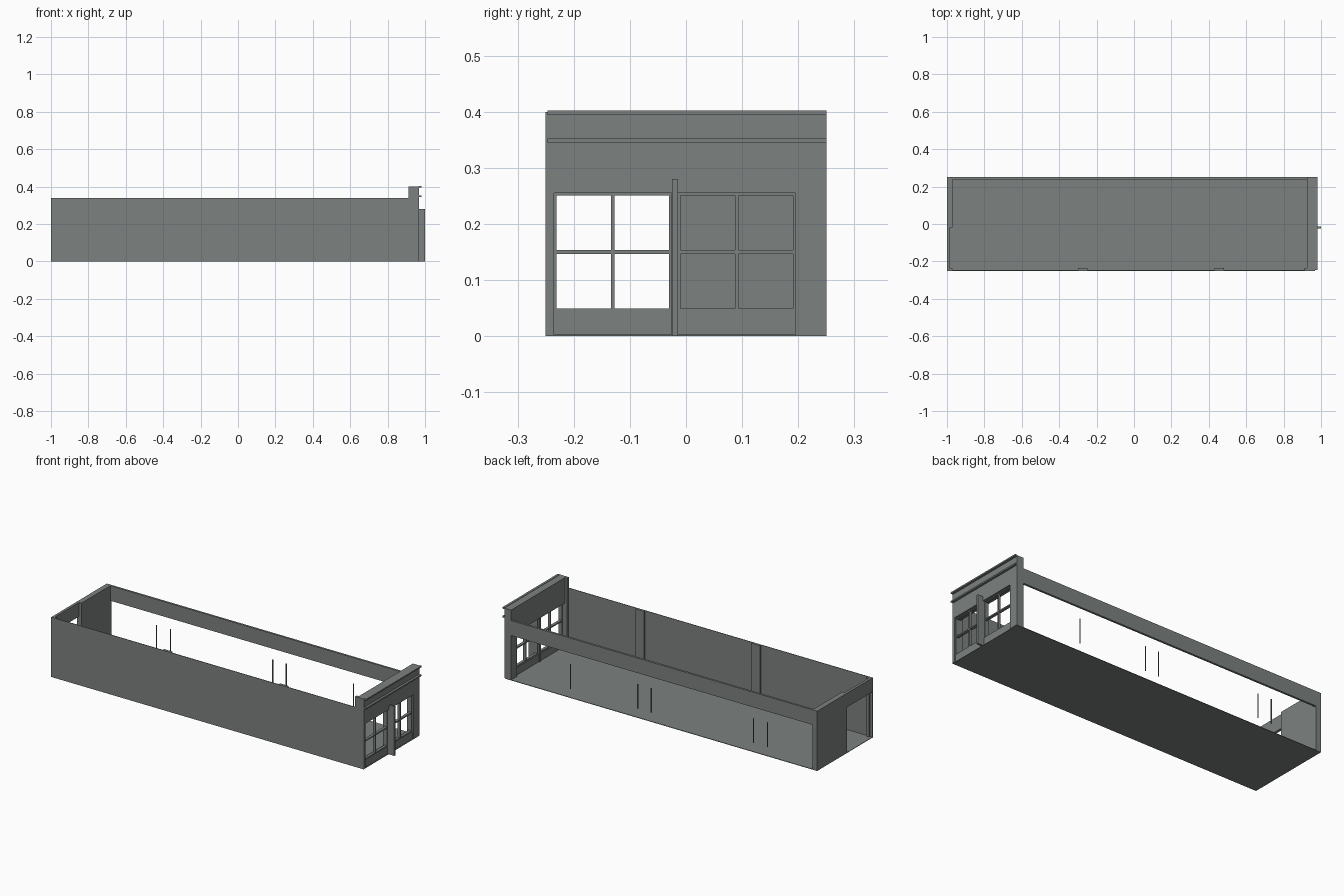
import bpy, bmesh
from mathutils import Vector

if "Cube" in bpy.data.objects:
    bpy.data.objects.remove(bpy.data.objects["Cube"])

grey = bpy.data.materials.new("grey_plaster")
grey.diffuse_color = (0.2, 0.22, 0.215, 1)
grey.use_nodes = True
grey.node_tree.nodes["Principled BSDF"].inputs["Base Color"].default_value = grey.diffuse_color


def box(name, x, y, z):
    """Axis-aligned box from (min, max) pairs."""
    lo, hi = Vector((x[0], y[0], z[0])), Vector((x[1], y[1], z[1]))
    bm = bmesh.new()
    bmesh.ops.create_cube(bm, size=1)
    for v in bm.verts:
        v.co = Vector(((lo[i] + hi[i]) / 2 + v.co[i] * (hi[i] - lo[i])) for i in range(3))
    me = bpy.data.meshes.new(name)
    bm.to_mesh(me)
    bm.free()
    me.materials.append(grey)
    ob = bpy.data.objects.new(name, me)
    bpy.context.collection.objects.link(ob)
    return ob


H = 0.34       # wall height
OPEN = 0.255   # top of openings

# Floor and long closed wall
box("floor", (-1, 0.965), (-0.25, 0.25), (0, 0.003))
box("front_wall", (-1, 0.93), (-0.25, -0.247), (0.003, H))

# Pilasters on the inside of the long wall
for x in (-0.30, 0.43):
    box("pilaster", (x, x + 0.052), (-0.247, -0.235), (0.003, H))
box("corner_pilaster", (-0.985, -0.97), (-0.247, -0.238), (0.003, H))

# Open side: header beam and slim door pulls
box("back_header", (-1, 0.925), (0.238, 0.25), (OPEN, H))
for x in (-0.683, -0.597, 0.047, 0.132, 0.555):
    box("door_pull", (x - 0.002, x + 0.002), (0.243, 0.247), (0.05, 0.19))

# Rear end: solid panel and header over the doorway
box("end_panel", (-1, -0.97), (-0.02, 0.238), (0.003, H))
box("end_panel_edge", (-1, -0.97), (0.238, 0.25), (0.003, OPEN))
box("end_header", (-1, -0.985), (-0.247, -0.02), (0.26, H))

# Storefront: piers, upper wall, cornices
box("left_pier", (0.912, 0.967), (-0.25, -0.235), (0.003, 0.4))
box("right_pier", (0.925, 0.967), (0.195, 0.25), (0.003, OPEN))
box("storefront_upper_wall", (0.925, 0.967), (-0.235, 0.25), (OPEN, 0.4))
for z in (0.344, 0.394):
    box("cornice", (0.967, 0.98), (-0.247, 0.25), (z, z + 0.008))
box("center_post", (0.93, 0.965), (-0.026, -0.014), (0.003, OPEN))
box("dividing_fin", (0.965, 1.0), (-0.025, -0.014), (0, 0.28))

# Two four-pane open windows above low panels
X = (0.942, 0.958)
for y0, y1 in ((-0.235, -0.026), (-0.014, 0.195)):
    mid = (y0 + y1) / 2
    box("low_panel", (0.935, 0.96), (y0, y1), (0.003, 0.045))
    for y in (y0 + 0.002, mid, y1 - 0.002):
        w = 0.0035 if y == mid else 0.002
        box("window_stile", X, (y - w, y + w), (0.045, OPEN))
    for z, h in ((0.047, 0.002), (0.15, 0.0035), (0.253, 0.002)):
        box("window_rail", X, (y0, y1), (z - h, z + h))
